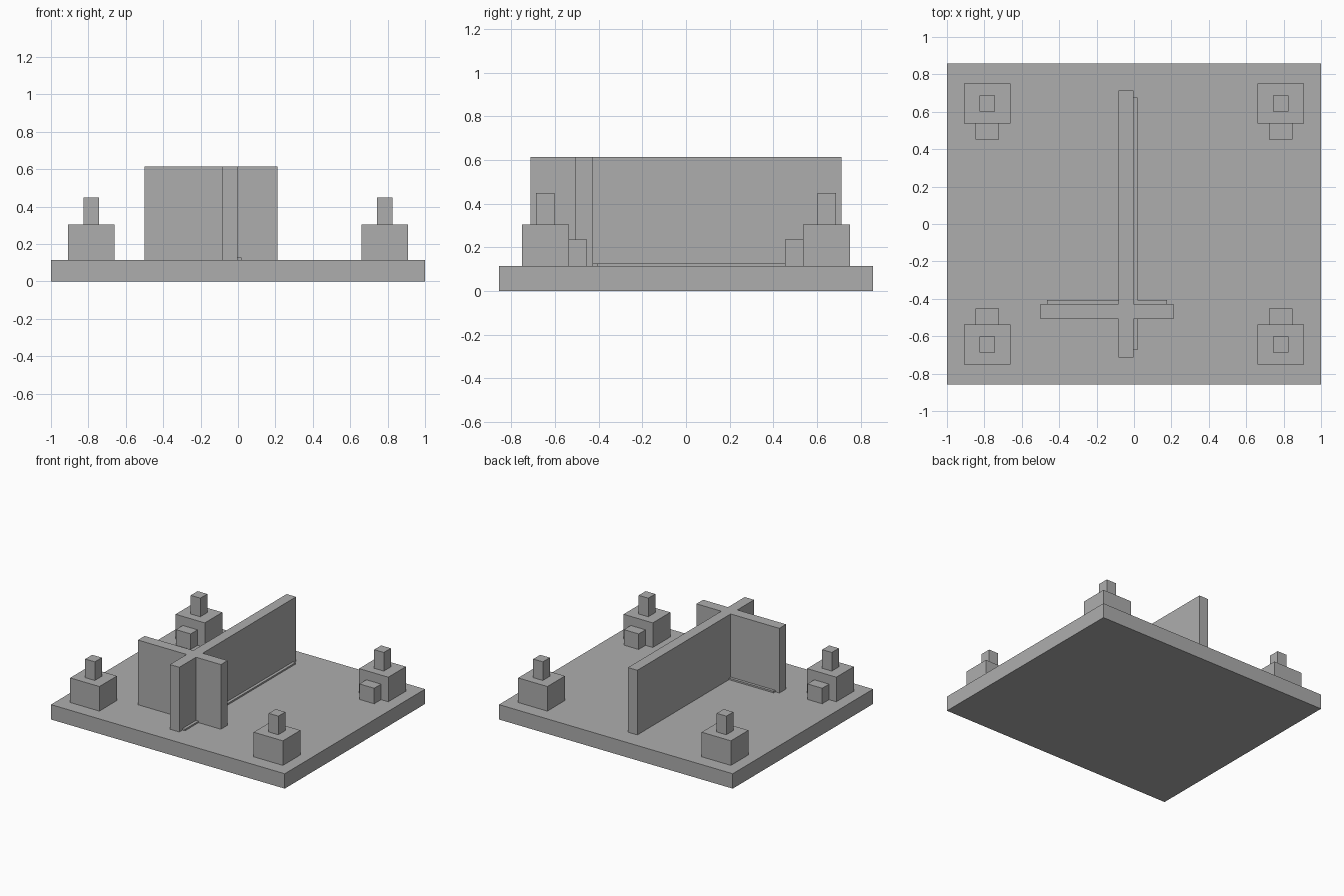
import bpy
import bmesh

cube = bpy.data.objects.get("Cube")
if cube:
    bpy.data.objects.remove(cube, do_unlink=True)

# Single plain grey material
grey = bpy.data.materials.new("plain grey")
grey.use_nodes = True
grey.diffuse_color = (0.42, 0.42, 0.42, 1)
grey.node_tree.nodes["Principled BSDF"].inputs["Base Color"].default_value = grey.diffuse_color

BASE_TOP = 0.115


def prism(name, outline, z0, z1):
    """Extrude a flat outline upward from z0 to z1."""
    bm = bmesh.new()
    face = bm.faces.new([bm.verts.new((x, y, z0)) for x, y in outline])
    top = bmesh.ops.extrude_face_region(bm, geom=[face])["geom"]
    moved = [v for v in top if isinstance(v, bmesh.types.BMVert)]
    bmesh.ops.translate(bm, verts=moved, vec=(0, 0, z1 - z0))
    bmesh.ops.recalc_face_normals(bm, faces=bm.faces)
    mesh = bpy.data.meshes.new(name)
    bm.to_mesh(mesh)
    bm.free()
    mesh.materials.append(grey)
    obj = bpy.data.objects.new(name, mesh)
    bpy.context.collection.objects.link(obj)
    return obj


def box(name, xs, ys, zs):
    (x0, x1), (y0, y1) = xs, ys
    return prism(name, [(x0, y0), (x1, y0), (x1, y1), (x0, y1)], *zs)


# Ground slab
box("base_slab", (-1, 1), (-0.857, 0.857), (0, BASE_TOP))

# Crossed walls as one plus-shaped extrusion
wx0, wx1, wy = -0.083, -0.003, 0.713
cx0, cx1, cy0, cy1 = -0.5, 0.21, -0.509, -0.427
cross = [(wx0, -wy), (wx1, -wy), (wx1, cy0), (cx1, cy0), (cx1, cy1), (wx1, cy1),
         (wx1, wy), (wx0, wy), (wx0, cy1), (cx0, cy1), (cx0, cy0), (wx0, cy0)]
prism("crossed_walls", cross, BASE_TOP, 0.615)

# Low strips along the foot of the walls
box("long_wall_strip", (wx1, 0.019), (-0.674, 0.676), (BASE_TOP, 0.127))
box("cross_wall_strip", (-0.465, 0.177), (cy1, -0.406), (BASE_TOP, 0.127))

# Corner posts: block, peg on top, step facing the middle
for sx, side in ((1, "left"), (-1, "right")):
    for sy, end in ((-1, "front"), (1, "back")):
        def corner(part, xs, ys, zs):
            box(f"{end}_{side}_{part}", sorted(sx * x for x in xs),
                sorted(sy * y for y in ys), zs)
        corner("block", (0.66, 0.91), (0.537, 0.751), (BASE_TOP, 0.305))
        corner("peg", (0.744, 0.826), (0.602, 0.687), (0.305, 0.449))
        corner("step", (0.722, 0.848), (0.453, 0.537), (BASE_TOP, 0.235))
